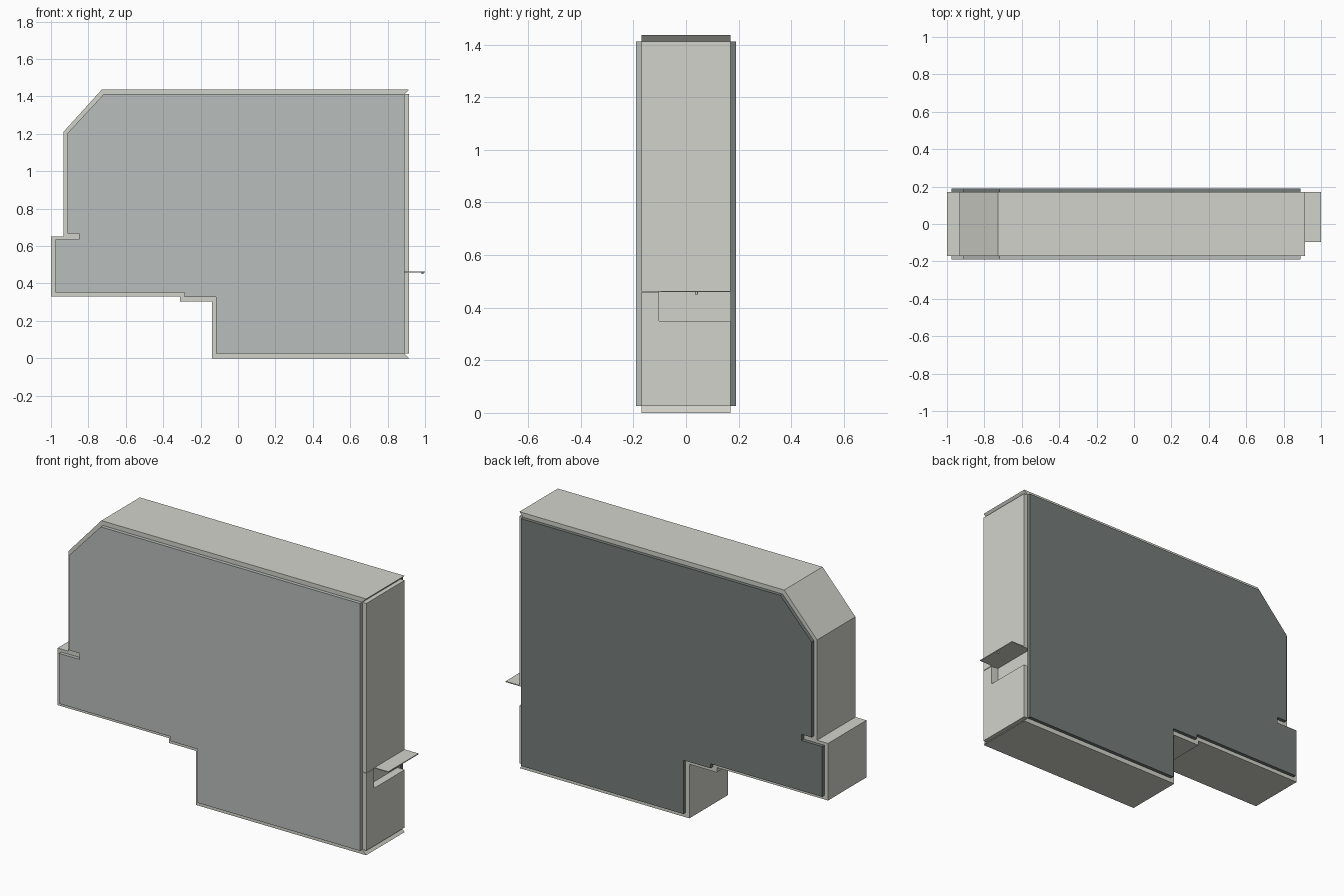
import bpy, bmesh

if "Cube" in bpy.data.objects:
    bpy.data.objects.remove(bpy.data.objects["Cube"])


def material(name, color):
    mat = bpy.data.materials.new(name)
    mat.diffuse_color = (*color, 1)
    mat.use_nodes = True
    mat.node_tree.nodes["Principled BSDF"].inputs["Base Color"].default_value = mat.diffuse_color
    return mat


SHELL = material("warm_grey", (0.65, 0.65, 0.60))
FRONT = material("mid_grey", (0.48, 0.51, 0.495))
BACK = material("dark_grey", (0.18, 0.205, 0.195))


def prism(name, profile, y0, y1, mat=SHELL):
    """Extrude an (x, z) outline from y0 to y1."""
    bm = bmesh.new()
    face = bm.faces.new([bm.verts.new((x, y0, z)) for x, z in profile])
    ext = bmesh.ops.extrude_face_region(bm, geom=[face])
    for v in ext["geom"]:
        if isinstance(v, bmesh.types.BMVert):
            v.co.y = y1
    bmesh.ops.recalc_face_normals(bm, faces=bm.faces)
    mesh = bpy.data.meshes.new(name)
    bm.to_mesh(mesh)
    bm.free()
    mesh.materials.append(mat)
    obj = bpy.data.objects.new(name, mesh)
    bpy.context.collection.objects.link(obj)
    return obj


def box(name, x0, x1, y0, y1, z0, z1):
    return prism(name, [(x0, z0), (x1, z0), (x1, z1), (x0, z1)], y0, y1)


W = 0.17      # half width of the body
SIDE = 0.19   # half width over the side plates

# Cabinet body, with mitred top and bottom lips at the right end
body = prism("cabinet_body", [
    (-0.932, 1.212), (-0.932, 0.65), (-1.0, 0.65), (-1.0, 0.33),
    (-0.31, 0.33), (-0.31, 0.303), (-0.14, 0.303), (-0.14, 0.0),
    (0.914, 0.0), (0.89, 0.026), (0.89, 1.412), (0.914, 1.437),
    (-0.728, 1.437)], -W, W)

# Recess behind the opening
cutter = box("recess_cutter", 0.87, 0.93, -0.103, W + 0.01, 0.35, 0.462)
cutter.hide_render = True
cutter.hide_viewport = True
cut = body.modifiers.new("recess", 'BOOLEAN')
cut.operation = 'DIFFERENCE'
cut.object = cutter

# Raised side plates, inset from the body outline
plate = [
    (-0.912, 1.203), (-0.912, 0.668), (-0.85, 0.668), (-0.85, 0.634),
    (-0.977, 0.634), (-0.977, 0.352), (-0.285, 0.352), (-0.285, 0.327),
    (-0.117, 0.327), (-0.117, 0.026), (0.89, 0.026), (0.89, 1.412),
    (-0.718, 1.412)]
prism("front_side_plate", plate, -SIDE, -W, FRONT)
prism("back_side_plate", plate, W, SIDE, BACK)

# Right end panel, in three pieces around the opening
box("end_panel_upper", 0.89, 0.915, -W, W, 0.462, 1.412)
box("end_panel_lower", 0.89, 0.915, -W, W, 0.026, 0.35)
box("end_panel_post", 0.89, 0.915, -W, -0.103, 0.35, 0.459)

# Raised flap over the opening, with a small catch underneath
box("flap", 0.89, 1.0, -0.097, W, 0.459, 0.464)
bpy.ops.mesh.primitive_cylinder_add(vertices=12, radius=0.005, depth=0.01,
                                    location=(0.987, 0.04, 0.455))
bpy.context.object.name = "flap_catch"
bpy.context.object.data.materials.append(SHELL)
